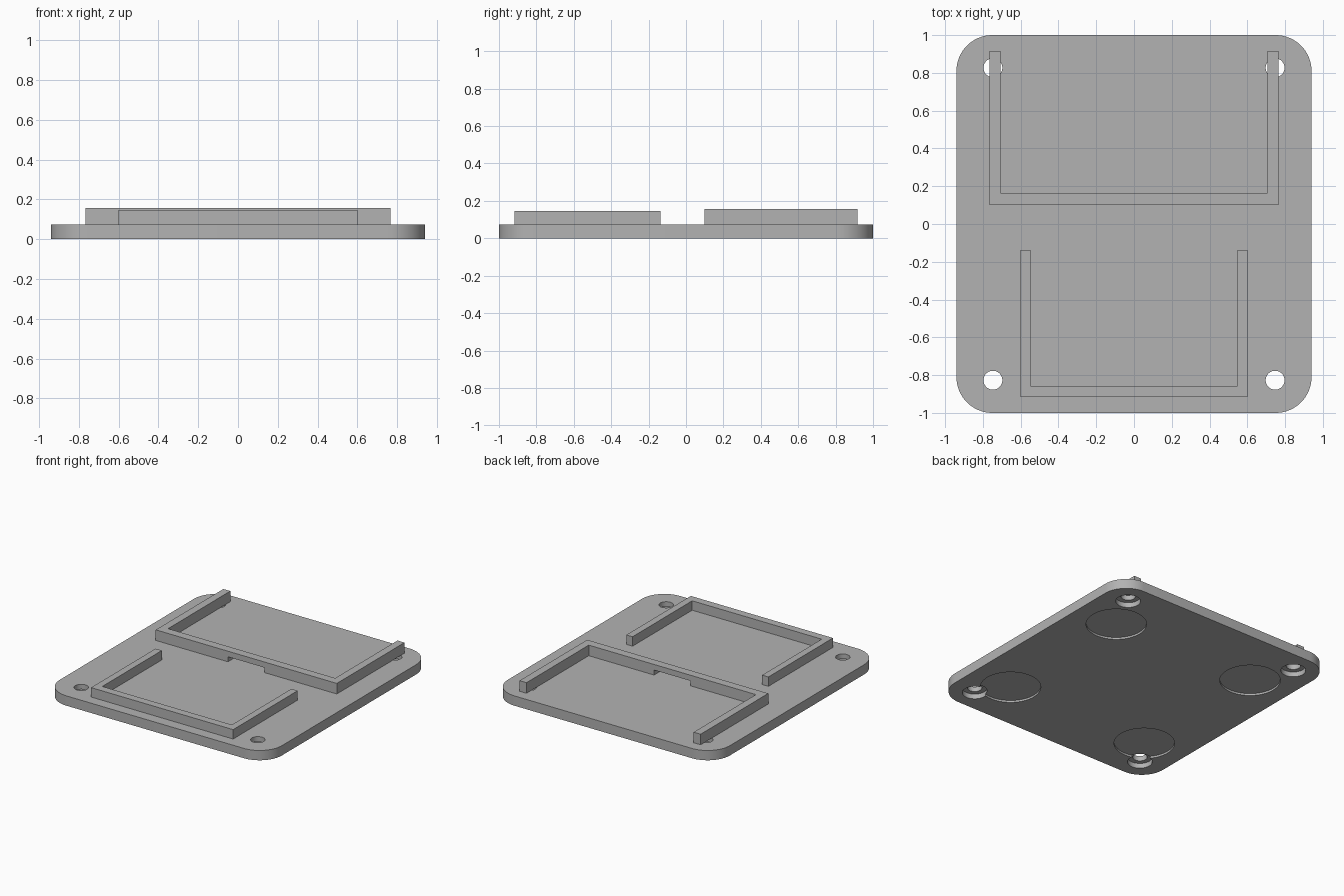
import bpy, bmesh
from math import pi, cos, sin, radians

if "Cube" in bpy.data.objects:
    bpy.data.objects.remove(bpy.data.objects["Cube"], do_unlink=True)

BASE_TOP = 0.075

grey = bpy.data.materials.new("plain grey")
grey.use_nodes = True
grey.diffuse_color = (0.45, 0.45, 0.45, 1)
grey.node_tree.nodes["Principled BSDF"].inputs["Base Color"].default_value = grey.diffuse_color


def extrude(name, outline, z0, z1):
    """Solid made from a flat outline raised from z0 to z1."""
    bm = bmesh.new()
    face = bm.faces.new([bm.verts.new((x, y, z0)) for x, y in outline])
    top = bmesh.ops.extrude_face_region(bm, geom=[face])["geom"]
    verts = [g for g in top if isinstance(g, bmesh.types.BMVert)]
    bmesh.ops.translate(bm, verts=verts, vec=(0, 0, z1 - z0))
    bmesh.ops.recalc_face_normals(bm, faces=bm.faces)
    mesh = bpy.data.meshes.new(name)
    bm.to_mesh(mesh)
    bm.free()
    mesh.materials.append(grey)
    obj = bpy.data.objects.new(name, mesh)
    bpy.context.collection.objects.link(obj)
    return obj


def arc(cx, cy, r, start, sweep, steps):
    return [(cx + r * cos(start + sweep * i / steps),
             cy + r * sin(start + sweep * i / steps)) for i in range(steps + 1)]


def circle(cx, cy, r, steps=64):
    return arc(cx, cy, r, 0, 2 * pi, steps)[:-1]


def cut(target, outline, z0, z1):
    """Subtract an extruded outline, then discard the cutter."""
    cutter = extrude("cutter", outline, z0, z1)
    cutter.hide_render = True
    mod = target.modifiers.new("cut", "BOOLEAN")
    mod.operation = "DIFFERENCE"
    mod.solver = "EXACT"
    mod.object = cutter
    bpy.context.view_layer.objects.active = target
    bpy.ops.object.modifier_apply(modifier=mod.name)
    bpy.data.objects.remove(cutter, do_unlink=True)


def bracket(name, outer, inner, front, wall, back, top):
    """U-shaped rail, open toward the back."""
    return extrude(name, [(-outer, front), (outer, front), (outer, back), (inner, back),
                          (inner, wall), (-inner, wall), (-inner, back), (-outer, back)],
                   BASE_TOP, top)


# Base plate with rounded corners
W, D, R = 0.94, 1.0, 0.19
corners = [(1, 1), (-1, 1), (-1, -1), (1, -1)]
outline = []
for i, (sx, sy) in enumerate(corners):
    outline += arc(sx * (W - R), sy * (D - R), R, i * pi / 2, pi / 2, 16)
base = extrude("base_plate", outline, 0, BASE_TOP)

# Round magnet recesses, counterbores and through holes
for sx, sy in corners:
    cut(base, circle(sx * 0.605, sy * 0.57 - 0.04, 0.21), -0.05, 0.015)
    cut(base, circle(sx * 0.747, sy * 0.827, 0.086), -0.06, 0.0375)
    cut(base, circle(sx * 0.747, sy * 0.827, 0.05), -0.07, 0.2)

# Device rails
rear = bracket("rear_bracket", 0.766, 0.707, 0.1, 0.165, 0.917, 0.156)
bracket("front_bracket", 0.601, 0.548, -0.917, -0.857, -0.137, 0.147)

# Cable slot under the rear rail's cross wall
cut(rear, [(-0.155, 0), (0.155, 0), (0.155, 0.3), (-0.155, 0.3)], 0.05, 0.113)

# Smooth rounded walls, crisp edges
bpy.ops.object.select_all(action="DESELECT")
base.select_set(True)
bpy.context.view_layer.objects.active = base
bpy.ops.object.shade_smooth_by_angle(angle=radians(30))
